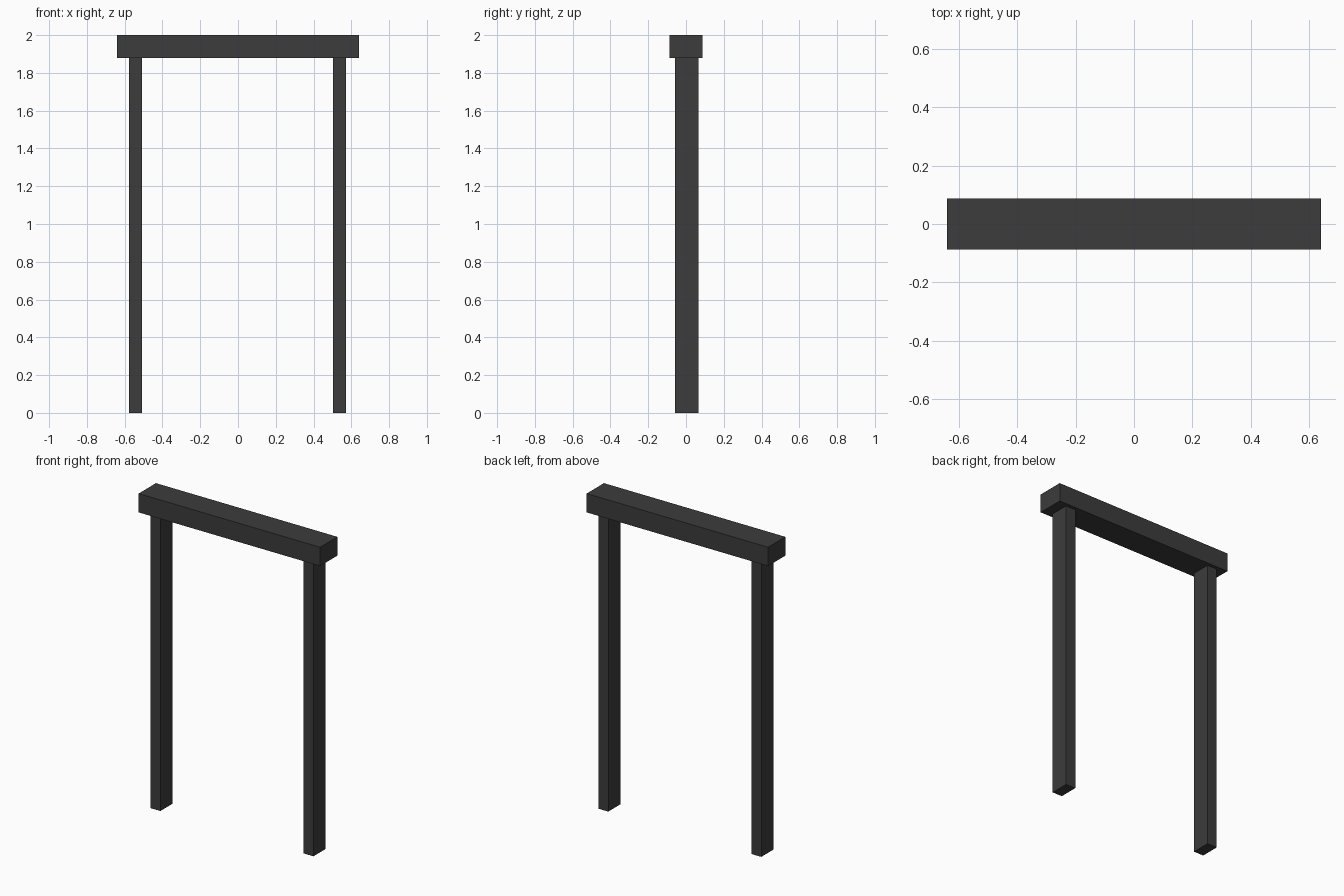
import bpy

if "Cube" in bpy.data.objects:
    bpy.data.objects.remove(bpy.data.objects["Cube"])

dark = bpy.data.materials.new("dark_charcoal")
dark.diffuse_color = (0.045, 0.045, 0.045, 1)
dark.use_nodes = True
dark.node_tree.nodes["Principled BSDF"].inputs["Base Color"].default_value = dark.diffuse_color


def box(name, x, y, z):
    """Box spanning the given (min, max) ranges."""
    ranges = (x, y, z)
    bpy.ops.mesh.primitive_cube_add(size=1, location=[(a + b) / 2 for a, b in ranges])
    ob = bpy.context.object
    ob.name = name
    ob.scale = [b - a for a, b in ranges]
    bpy.ops.object.transform_apply(location=False, rotation=False, scale=True)
    ob.data.materials.append(dark)
    return ob


# Top beam
box("lintel", (-0.64, 0.64), (-0.087, 0.087), (1.88, 2.0))

# Two posts, sitting slightly off centre under the beam
for side, x in (("left", (-0.577, -0.507)), ("right", (0.503, 0.573))):
    box(side + "_post", x, (-0.058, 0.065), (0.0, 1.88))
